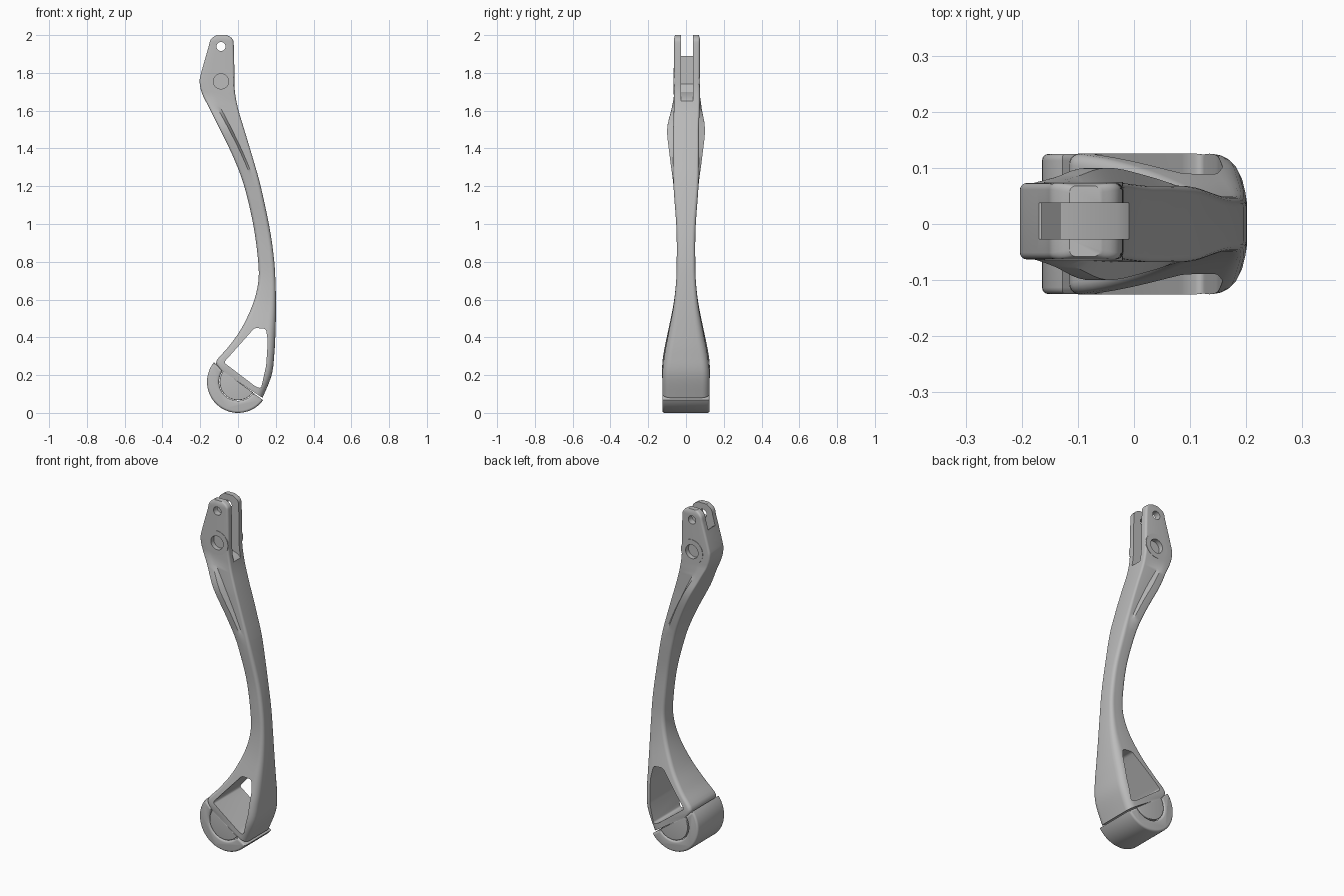
import bpy, bmesh
from math import radians, sin, cos, pi
from mathutils import Vector

cube = bpy.data.objects.get("Cube")
if cube:
    bpy.data.objects.remove(cube, do_unlink=True)

grey = bpy.data.materials.new("plain grey")
grey.use_nodes = True
grey.diffuse_color = (0.5, 0.5, 0.5, 1)
grey.node_tree.nodes["Principled BSDF"].inputs["Base Color"].default_value = (0.5, 0.5, 0.5, 1)


def add_object(name, bm):
    """Turn a closed bmesh into an object whose faces point outward."""
    bmesh.ops.recalc_face_normals(bm, faces=bm.faces)
    if bm.calc_volume(signed=True) < 0:
        bmesh.ops.reverse_faces(bm, faces=bm.faces)
    mesh = bpy.data.meshes.new(name)
    bm.to_mesh(mesh)
    bm.free()
    mesh.materials.append(grey)
    obj = bpy.data.objects.new(name, mesh)
    bpy.context.collection.objects.link(obj)
    return obj


def activate(obj):
    bpy.ops.object.select_all(action='DESELECT')
    obj.select_set(True)
    bpy.context.view_layer.objects.active = obj


def prism(name, outline, y0, y1, rim=0, corner=0):
    """Extrude an x-z outline from y0 to y1, rounding its corners or its rims."""
    bm = bmesh.new()
    near = [bm.verts.new((x, y0, z)) for x, z in outline]
    far = [bm.verts.new((x, y1, z)) for x, z in outline]
    bm.faces.new(near)
    bm.faces.new(far[::-1])
    for i in range(len(near)):
        bm.faces.new((near[i - 1], far[i - 1], far[i], near[i]))
    bmesh.ops.recalc_face_normals(bm, faces=bm.faces)
    for size, along in ((corner, True), (rim, False)):
        if size:
            edges = [e for e in bm.edges
                     if (abs(e.verts[0].co.y - e.verts[1].co.y) > 1e-5) == along]
            bmesh.ops.bevel(bm, geom=edges, offset=size, segments=4,
                            profile=0.5, affect='EDGES')
    return add_object(name, bm)


def arc(center, radius, start, end, steps=40):
    angles = [radians(start + (end - start) * i / steps) for i in range(steps + 1)]
    return [(center[0] + radius * cos(a), center[1] + radius * sin(a)) for a in angles]


def circle(center, radius):
    return arc(center, radius, 0, 360)[:-1]


def cut(obj, cutter):
    mod = obj.modifiers.new("cut", 'BOOLEAN')
    mod.operation = 'DIFFERENCE'
    mod.solver = 'EXACT'
    mod.object = cutter
    activate(obj)
    bpy.ops.object.modifier_apply(modifier=mod.name)


def smooth(points, steps):
    """Catmull-Rom interpolation through tuples of any length."""
    pts = [Vector(p) for p in points]
    pts = [pts[0]] + pts + [pts[-1]]
    result = []
    for a, b, c, d in zip(pts, pts[1:], pts[2:], pts[3:]):
        for i in range(steps):
            t = i / steps
            result.append(b + (c - a) * (t / 2) + (2 * a - 5 * b + 4 * c - d) * (t * t / 2)
                          + (3 * b - a - 3 * c + d) * (t ** 3 / 2))
    return result + [pts[-1]]


def clamp(v):
    return max(0.0, min(1.0, v))


# Arm sections: left x, left z, right x, right z, half width, extra flare on the left
STATIONS = [
    (-.115, 2, -.06, 2, .063, 0),
    (-.145, 1.975, -.03, 1.98, .068, 0),
    (-.158, 1.93, -.022, 1.94, .068, 0),
    (-.195, 1.8, -.019, 1.78, .068, 0),
    (-.203, 1.75, -.018, 1.72, .068, 0),
    (-.19, 1.69, -.012, 1.67, .068, 0),
    (-.15, 1.61, .003, 1.6, .068, .012),
    (-.095, 1.5, .033, 1.5, .068, .032),
    (-.023, 1.35, .078, 1.35, .068, .017),
    (.033, 1.2, .12, 1.2, .066, 0),
    (.08, 1, .167, .98, .051, 0),
    (.105, .82, .19, .82, .049, 0),
    (.108, .7, .198, .7, .052, 0),
    (.08, .58, .201, .56, .066, 0),
    (.02, .45, .198, .42, .092, 0),
    (-.05, .35, .192, .31, .113, 0),
    (-.115, .272, .178, .2, .125, 0),
    (-.09, .225, .13, .08, .125, 0)]


def section(s):
    """Rounded cross-section whose left side flares out past a ridge."""
    left, right = Vector((s[0], s[1])), Vector((s[2], s[3]))
    length, z = (right - left).length, (s[1] + s[3]) / 2
    low = clamp((1.4 - z) / 0.4)
    bottom = clamp((0.7 - z) / 0.3)
    rl = min(0.012 + 0.008 * low, length * 0.22)
    rr = min(0.012 + 0.01 * low + 0.018 * bottom, length * 0.22)
    narrow = s[4]
    wide = narrow + max(0, s[5])
    ridge = 0.34 + 0.32 * clamp((1.62 - z) / 0.42)
    half = []
    for i in range(6):
        a = pi / 2 * i / 5
        half.append((length - rr + rr * cos(a), narrow - rr + rr * sin(a)))
    half += [(length * (ridge + 0.06), narrow), (length * (ridge - 0.06), wide)]
    for i in range(6):
        a = pi / 2 * (1 + i / 5)
        half.append((rl + rl * cos(a), wide - rl + rl * sin(a)))
    loop = half + [(t, -y) for t, y in reversed(half)]
    shift = 0.005 * clamp((z - 1.5) / 0.15)
    points = []
    for t, y in loop:
        p = left.lerp(right, t / length)
        points.append((p.x, y + shift, p.y))
    return points


# Lofted arm
bm = bmesh.new()
rings = [[bm.verts.new(p) for p in section(s)] for s in smooth(STATIONS, 5)]
for upper, lower in zip(rings, rings[1:]):
    for i in range(len(upper)):
        bm.faces.new((upper[i - 1], upper[i], lower[i], lower[i - 1]))
bm.faces.new(rings[0][::-1])
bm.faces.new(rings[-1])
arm = add_object("arm", bm)
parts = [arm]

# Slightly raised pivot bosses on both prongs
PIVOT = (-.09, 1.755)
bosses = []
for side, name in ((-1, "front_boss"), (1, "back_boss")):
    y0, y1 = sorted((0.005 + side * 0.05, 0.005 + side * 0.07))
    bosses.append(prism(name, circle(PIVOT, 0.07), y0, y1))
parts += bosses

# Openings: window, fork slot, pin hole and blind pivot recesses
window = prism("window_cutter", [(.088, .45), (.148, .445), (.158, .38), (.149, .25),
                                 (.122, .13), (.095, .138), (-.075, .267)],
               -0.3, 0.3, corner=0.012)
slot = prism("slot_cutter", [(-.3, 2.1), (-.3, 1.89), (-.165, 1.89), (-.165, 1.74),
                             (-.13, 1.7), (-.03, 1.67), (.05, 1.6), (.05, 2.1)],
             -0.027, 0.037)
pin = prism("pin_cutter", circle((-.09, 1.94), 0.024), -0.3, 0.3)
recesses = [prism("recess_cutter", circle(PIVOT, 0.04), y0, y1)
            for y0, y1 in ((-0.2, -0.038), (0.048, 0.2))]
for cutter in (window, slot, pin, *recesses):
    cut(arm, cutter)
for boss, recess in zip(bosses, recesses):
    cut(boss, recess)
for cutter in (window, slot, pin, *recesses):
    bpy.data.objects.remove(cutter, do_unlink=True)

# Rounded seat under the arm and the C-shaped pad wrapped around it
FOOT = (0, 0.164)
parts.append(prism("pad_seat", arc(FOOT, 0.097, 143, 325), -0.1245, 0.1245, rim=0.004))
pad_outline = arc(FOOT, 0.164, 141, 324) + arc(FOOT, 0.1, 324, 143)
parts.append(prism("foot_pad", pad_outline, -0.125, 0.125, rim=0.012))

for part in parts:
    activate(part)
    bpy.ops.object.shade_smooth_by_angle(angle=radians(32))
